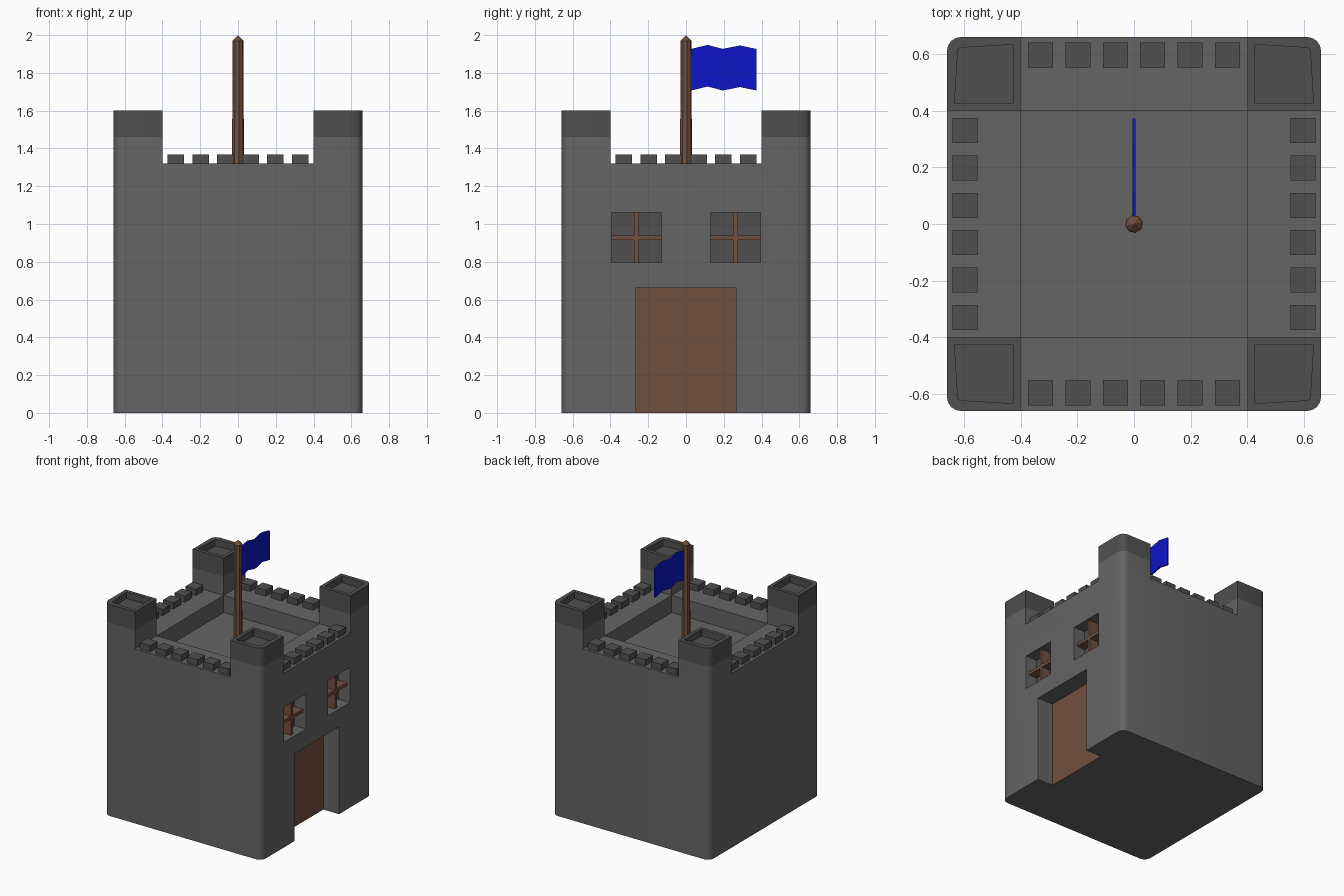
import bpy, bmesh, math

if "Cube" in bpy.data.objects:
    bpy.data.objects.remove(bpy.data.objects["Cube"])


def material(name, color):
    m = bpy.data.materials.new(name)
    m.diffuse_color = (*color, 1)
    m.use_nodes = True
    m.node_tree.nodes["Principled BSDF"].inputs["Base Color"].default_value = m.diffuse_color
    return m


STONE = material("stone", (0.13, 0.13, 0.13))
DARK = material("dark_stone", (0.08, 0.08, 0.08))
WOOD = material("wood", (0.17, 0.078, 0.05))
BLUE = material("blue", (0.004, 0.008, 0.58))

HALF, R, INNER = 0.66, 0.05, 0.4
WALL, FLOOR, BAND, TOP = 1.32, 1.19, 1.46, 1.6


def finish(name, bm, mat):
    bmesh.ops.recalc_face_normals(bm, faces=bm.faces)
    me = bpy.data.meshes.new(name)
    bm.to_mesh(me)
    bm.free()
    ob = bpy.data.objects.new(name, me)
    bpy.context.collection.objects.link(ob)
    if mat:
        me.materials.append(mat)
    return ob


def boxes(name, spans, mat=None):
    """One object made of boxes given as (x0, x1, y0, y1, z0, z1)."""
    bm = bmesh.new()
    for x0, x1, y0, y1, z0, z1 in spans:
        vs = bmesh.ops.create_cube(bm, size=1)["verts"]
        for v in vs:
            v.co = ((x0 + x1) / 2 + v.co.x * (x1 - x0),
                    (y0 + y1) / 2 + v.co.y * (y1 - y0),
                    (z0 + z1) / 2 + v.co.z * (z1 - z0))
    return finish(name, bm, mat)


def prism(bm, pts, z0, z1):
    """Extrude a flat outline and return its top face."""
    base = bm.faces.new([bm.verts.new((x, y, z0)) for x, y in pts])
    geom = bmesh.ops.extrude_face_region(bm, geom=[base], use_keep_orig=True)["geom"]
    for v in geom:
        if isinstance(v, bmesh.types.BMVert):
            v.co.z = z1
    return [f for f in geom if isinstance(f, bmesh.types.BMFace)][0]


def arc(quarter):
    """Rounded outer corner of the castle in the given quarter."""
    a0 = quarter * math.pi / 2
    cx = (HALF - R) * (1 if quarter in (0, 3) else -1)
    cy = (HALF - R) * (1 if quarter in (0, 1) else -1)
    return [(cx + R * math.cos(a0 + i * math.pi / 8),
             cy + R * math.sin(a0 + i * math.pi / 8)) for i in range(5)]


def activate(ob):
    bpy.ops.object.select_all(action="DESELECT")
    ob.select_set(True)
    bpy.context.view_layer.objects.active = ob


def smooth(ob):
    activate(ob)
    bpy.ops.object.shade_smooth_by_angle(angle=math.radians(30))


# keep walls with courtyard, door and window recesses
bm = bmesh.new()
prism(bm, [p for q in range(4) for p in arc(q)], 0, WALL)
keep = finish("keep_walls", bm, STONE)
DOOR_X, PANE_X = 0.525, 0.56
WINDOWS = [(-0.395, -0.13), (0.13, 0.395)]
WZ0, WZ1 = 0.795, 1.06
cuts = [(-INNER, INNER, -INNER, INNER, FLOOR, 1.7),
        (DOOR_X, 0.8, -0.265, 0.265, -0.1, 0.66)]
cuts += [(PANE_X, 0.8, a, b, WZ0, WZ1) for a, b in WINDOWS]
cutter = boxes("recess_cutter", cuts)
cutter.hide_render = True
mod = keep.modifiers.new("recesses", "BOOLEAN")
mod.operation, mod.solver, mod.object = "DIFFERENCE", "EXACT", cutter
activate(keep)
bpy.ops.object.modifier_apply(modifier=mod.name)
bpy.data.objects.remove(cutter)
smooth(keep)

# corner towers with hollowed dark caps
for q in range(4):
    corner = arc(q)
    sx = 1 if q in (0, 3) else -1
    sy = 1 if q in (0, 1) else -1
    first, last = corner[0], corner[-1]
    if q in (0, 2):
        outline = [(sx * INNER, sy * INNER), (first[0], sy * INNER), *corner,
                   (sx * INNER, last[1])]
    else:
        outline = [(sx * INNER, sy * INNER), (sx * INNER, first[1]), *corner,
                   (last[0], sy * INNER)]
    bm = bmesh.new()
    prism(bm, outline, WALL, BAND)
    smooth(finish(f"tower_{q}", bm, STONE))
    bm = bmesh.new()
    top = prism(bm, outline, BAND, TOP)
    bm.normal_update()
    bmesh.ops.inset_region(bm, faces=[top], thickness=0.038)
    hole = bmesh.ops.extrude_face_region(bm, geom=[top])["geom"]
    bmesh.ops.translate(bm, vec=(0, 0, -0.05),
                        verts=[v for v in hole if isinstance(v, bmesh.types.BMVert)])
    if top.is_valid:
        bm.faces.remove(top)
    smooth(finish(f"tower_cap_{q}", bm, DARK))

# battlement blocks along all four walls
h = 0.044
blocks = []
for i in range(6):
    t = (i - 2.5) * 0.132
    for s in (-0.597, 0.597):
        for x, y in ((t, s), (s, t)):
            blocks.append((x - h, x + h, y - h, y + h, WALL, 1.367))
boxes("battlements", blocks, DARK)

# door
boxes("door", [(DOOR_X - 0.01, DOOR_X + 0.003, -0.265, 0.265, 0, 0.66)], WOOD)

# window panes and crossbars
boxes("window_panes", [(PANE_X - 0.01, PANE_X + 0.003, a, b, WZ0, WZ1)
                       for a, b in WINDOWS], DARK)
bars = []
zc = (WZ0 + WZ1) / 2
for a, b in WINDOWS:
    c = (a + b) / 2
    bars.append((PANE_X, 0.635, c - 0.012, c + 0.012, WZ0, WZ1))
    bars.append((PANE_X, 0.635, a, b, zc - 0.012, zc + 0.012))
boxes("window_bars", bars, WOOD)

# flagpole with pointed tip
bm = bmesh.new()
rings = []
for z, r in ((FLOOR, 0.032), (1.97, 0.03)):
    rings.append([bm.verts.new((r * math.cos(k * math.pi / 4 + 0.2),
                                r * math.sin(k * math.pi / 4 + 0.2), z)) for k in range(8)])
tip = bm.verts.new((0, 0, 2))
for k in range(8):
    n = (k + 1) % 8
    bm.faces.new((rings[0][k], rings[0][n], rings[1][n], rings[1][k]))
    bm.faces.new((rings[1][k], rings[1][n], tip))
bm.faces.new(rings[0][::-1])
finish("flagpole", bm, WOOD)

# waving flag
bm = bmesh.new()
wave = [(0.02, 1.925), (0.115, 1.948), (0.195, 1.927), (0.285, 1.945), (0.372, 1.927)]
cols = [[bm.verts.new((x, y, z - d)) for x, d in
         ((-0.006, 0), (0.006, 0), (0.006, 0.22), (-0.006, 0.22))] for y, z in wave]
for a, b in zip(cols, cols[1:]):
    for k in range(4):
        n = (k + 1) % 4
        bm.faces.new((a[k], a[n], b[n], b[k]))
bm.faces.new(cols[0])
bm.faces.new(cols[-1])
finish("flag", bm, BLUE)
